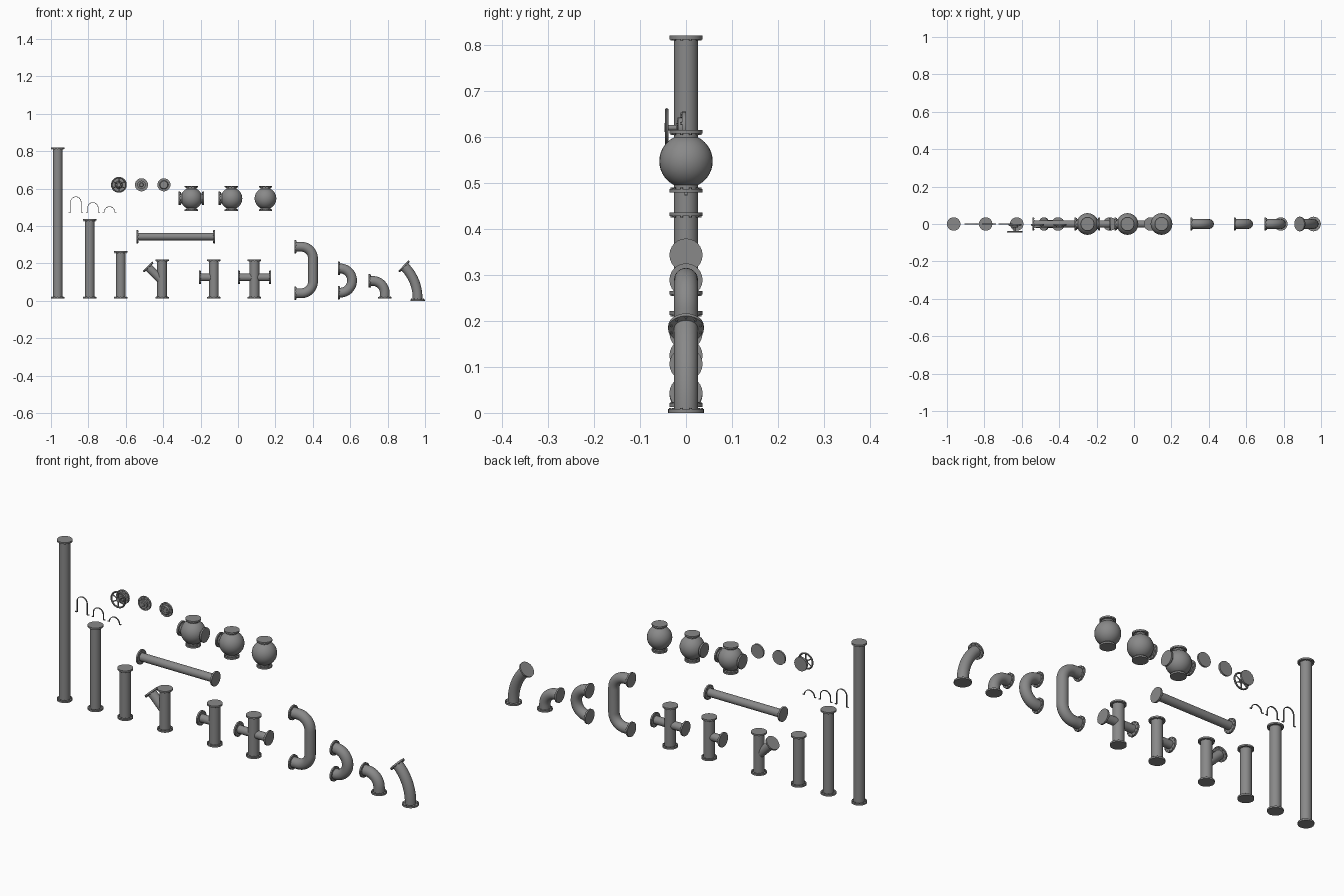
import bpy, bmesh
from math import sin, cos, pi, radians
from mathutils import Vector, Matrix

if "Cube" in bpy.data.objects:
    bpy.data.objects.remove(bpy.data.objects["Cube"])

R, FR, FT = 0.026, 0.036, 0.008   # pipe radius, flange radius, flange thickness
Y = Vector((0, 1, 0))
iron = bpy.data.materials.new("dark_iron")
iron.diffuse_color = (0.25, 0.25, 0.25, 1)
iron.use_nodes = True
iron.node_tree.nodes["Principled BSDF"].inputs["Base Color"].default_value = iron.diffuse_color


def V(x, z, y=0):
    return Vector((x, y, z))


def finish(bm, name):
    bmesh.ops.recalc_face_normals(bm, faces=bm.faces)
    me = bpy.data.meshes.new(name)
    bm.to_mesh(me)
    bm.free()
    me.materials.append(iron)
    ob = bpy.data.objects.new(name, me)
    bpy.context.collection.objects.link(ob)
    bpy.ops.object.select_all(action='DESELECT')
    ob.select_set(True)
    bpy.context.view_layer.objects.active = ob
    bpy.ops.object.shade_smooth_by_angle(angle=radians(35))


def sweep(bm, pts, section):
    """Sweep a closed (side, y) section along a path in the XZ plane, mitred at corners."""
    rings = []
    for i, p in enumerate(pts):
        a = (p - pts[i - 1]).normalized() if i else None
        b = (pts[i + 1] - p).normalized() if i < len(pts) - 1 else None
        t = ((a or b) + (b or a)).normalized()
        side = Y.cross(t) / max(t.dot(a or b), 0.3)
        rings.append([bm.verts.new(p + side * u + Y * v) for u, v in section])
    n = len(section)
    for q, s in zip(rings, rings[1:]):
        for k in range(n):
            bm.faces.new((q[k], q[(k + 1) % n], s[(k + 1) % n], s[k]))
    bm.faces.new(rings[0])
    bm.faces.new(rings[-1])


def tube(bm, pts, r=R, n=28):
    sweep(bm, pts, [(r * cos(2 * pi * k / n), r * sin(2 * pi * k / n)) for k in range(n)])


def disc(bm, p, d, r, t, n=24, r2=None):
    """Cylinder whose outer face is at p, running back along -d."""
    m = Matrix.Translation(p - d * t / 2) @ d.to_track_quat('Z', 'Y').to_matrix().to_4x4()
    bmesh.ops.create_cone(bm, cap_ends=True, segments=n, radius1=r,
                          radius2=r if r2 is None else r2, depth=t, matrix=m)


def bolts(bm, p, d, rad, n=10, r=0.003, t=0.003):
    q = d.to_track_quat('Z', 'Y')
    for k in range(n):
        a = 2 * pi * (k + 0.5) / n
        disc(bm, p + q @ Vector((rad * cos(a), rad * sin(a), 0)), d, r, t, 6)


def flange(bm, p, d, r=FR):
    disc(bm, p, d, r, FT)
    bolts(bm, p - d * FT, d, r - 0.005)


def run(bm, pts, r=R, fr=FR, ends=(True, True)):
    tube(bm, pts, r)
    if ends[0]:
        flange(bm, pts[0], (pts[0] - pts[1]).normalized(), fr)
    if ends[1]:
        flange(bm, pts[-1], (pts[-1] - pts[-2]).normalized(), fr)


def arc(cx, cz, r, a0, a1, n=12):
    return [V(cx + r * cos(radians(a0 + (a1 - a0) * i / n)),
              cz + r * sin(radians(a0 + (a1 - a0) * i / n))) for i in range(n + 1)]


Z0 = 0.013
# straight pipes
for name, x, top in (("long_pipe", -0.964, 0.82), ("medium_pipe", -0.793, 0.436),
                     ("short_pipe", -0.627, 0.265)):
    bm = bmesh.new()
    run(bm, [V(x, Z0), V(x, top)])
    finish(bm, name)
bm = bmesh.new()
run(bm, [V(-0.543, 0.343), V(-0.122, 0.343)], r=0.02)
finish(bm, "horizontal_pipe")

# branched pipes: centre x, branch origin z, branch end points
for name, x, z, tips in (("angled_branch_pipe", -0.406, 0.106, [(-0.484, 0.184)]),
                         ("tee_pipe", -0.129, 0.125, [(-0.209, 0.125)]),
                         ("cross_pipe", 0.088, 0.125, [(0.0, 0.125), (0.176, 0.125)])):
    bm = bmesh.new()
    run(bm, [V(x, Z0), V(x, 0.221)])
    for tip in tips:
        run(bm, [V(x, z), V(*tip)], r=0.02 if name != "angled_branch_pipe" else 0.022,
            ends=(False, True))
    finish(bm, name)

# bent pipes
bends = (
    ("wide_u_bend", [V(0.302, 0.289)] + arc(0.338, 0.226, 0.063, 90, 0)
     + arc(0.338, 0.103, 0.063, 0, -90) + [V(0.302, 0.04)], FR),
    ("return_bend", [V(0.534, 0.173)] + arc(0.545, 0.108, 0.065, 90, -90, 24)
     + [V(0.534, 0.043)], FR),
    ("elbow_bend", [V(0.699, 0.106)] + arc(0.72, 0.041, 0.065, 90, 0) + [V(0.785, Z0)], FR),
    ("gentle_bend", [V(0.96, 0)] + arc(0.725, 0.015, 0.235, 0, 45)
     + [V(0.884, 0.188)], 0.039),
)
for name, pts, fr in bends:
    bm = bmesh.new()
    run(bm, pts, fr=fr)
    finish(bm, name)

# spherical junctions with flanged ports
SZ = 0.547
for name, x, sides in (("sphere_junction_four_port", -0.249, (-1, 1)),
                       ("sphere_junction_three_port", -0.035, (-1,)),
                       ("sphere_junction_two_port", 0.147, ())):
    bm = bmesh.new()
    bmesh.ops.create_uvsphere(bm, u_segments=32, v_segments=20, radius=0.058,
                              matrix=Matrix.Translation(V(x, SZ)))
    run(bm, [V(x, SZ - 0.068), V(x, SZ + 0.068)])
    for s in sides:
        run(bm, [V(x, SZ), V(x + s * 0.068, SZ)], ends=(False, True))
    finish(bm, name)

# end caps facing the front
F = -Y
CZ = 0.62


def cap(bm, x):
    disc(bm, V(x, CZ, -0.009), F, 0.035, 0.009)
    bolts(bm, V(x, CZ, -0.012), F, 0.03)


bm = bmesh.new()
cap(bm, -0.396)
disc(bm, V(-0.396, CZ, -0.017), F, 0.024, 0.009, r2=0.02)
bolts(bm, V(-0.396, CZ, -0.02), F, 0.012, 6, 0.003)
finish(bm, "bolted_end_cap")

bm = bmesh.new()
cap(bm, -0.516)
disc(bm, V(-0.516, CZ, -0.018), F, 0.022, 0.01)
disc(bm, V(-0.516, CZ, -0.022), F, 0.013, 0.005, r2=0.009)
finish(bm, "stepped_end_cap")

WX = -0.637
bm = bmesh.new()
cap(bm, WX)
disc(bm, V(WX, CZ, -0.018), F, 0.021, 0.01, r2=0.016)
disc(bm, V(WX, CZ, -0.046), F, 0.006, 0.03, 16)
finish(bm, "valve_cap")

# hand wheel: torus rim and spokes
bm = bmesh.new()
N, M = 32, 10
ring = [[bm.verts.new(V(WX + (0.038 + 0.0042 * cos(2 * pi * j / M)) * cos(2 * pi * i / N),
                        CZ + (0.038 + 0.0042 * cos(2 * pi * j / M)) * sin(2 * pi * i / N),
                        -0.042 + 0.0042 * sin(2 * pi * j / M)))
         for j in range(M)] for i in range(N)]
for i in range(N):
    for j in range(M):
        a, b = ring[i], ring[(i + 1) % N]
        bm.faces.new((a[j], b[j], b[(j + 1) % M], a[(j + 1) % M]))
for k in range(6):
    a = pi / 6 + k * pi / 3
    d = V(cos(a), sin(a))
    disc(bm, V(WX, CZ, -0.042) + d * 0.037, d, 0.0027, 0.035, 8)
disc(bm, V(WX, CZ, -0.0465), F, 0.01, 0.008, 16)
finish(bm, "hand_wheel")

# pipe straps: legs, arch and feet
for name, x, top in (("tall_strap", -0.867, 0.556), ("medium_strap", -0.776, 0.525),
                     ("low_strap", -0.687, 0.503)):
    r, zb = 0.028, 0.474
    pts = [V(x - 0.038, zb), V(x - r, zb)]
    pts += arc(x, top - r, r, 180, 0, 16) + [V(x + r, zb), V(x + 0.038, zb)]
    bm = bmesh.new()
    w, h = 0.003, 0.0014
    sweep(bm, pts, [(-h, -w), (h, -w), (h, w), (-h, w)])
    finish(bm, name)
